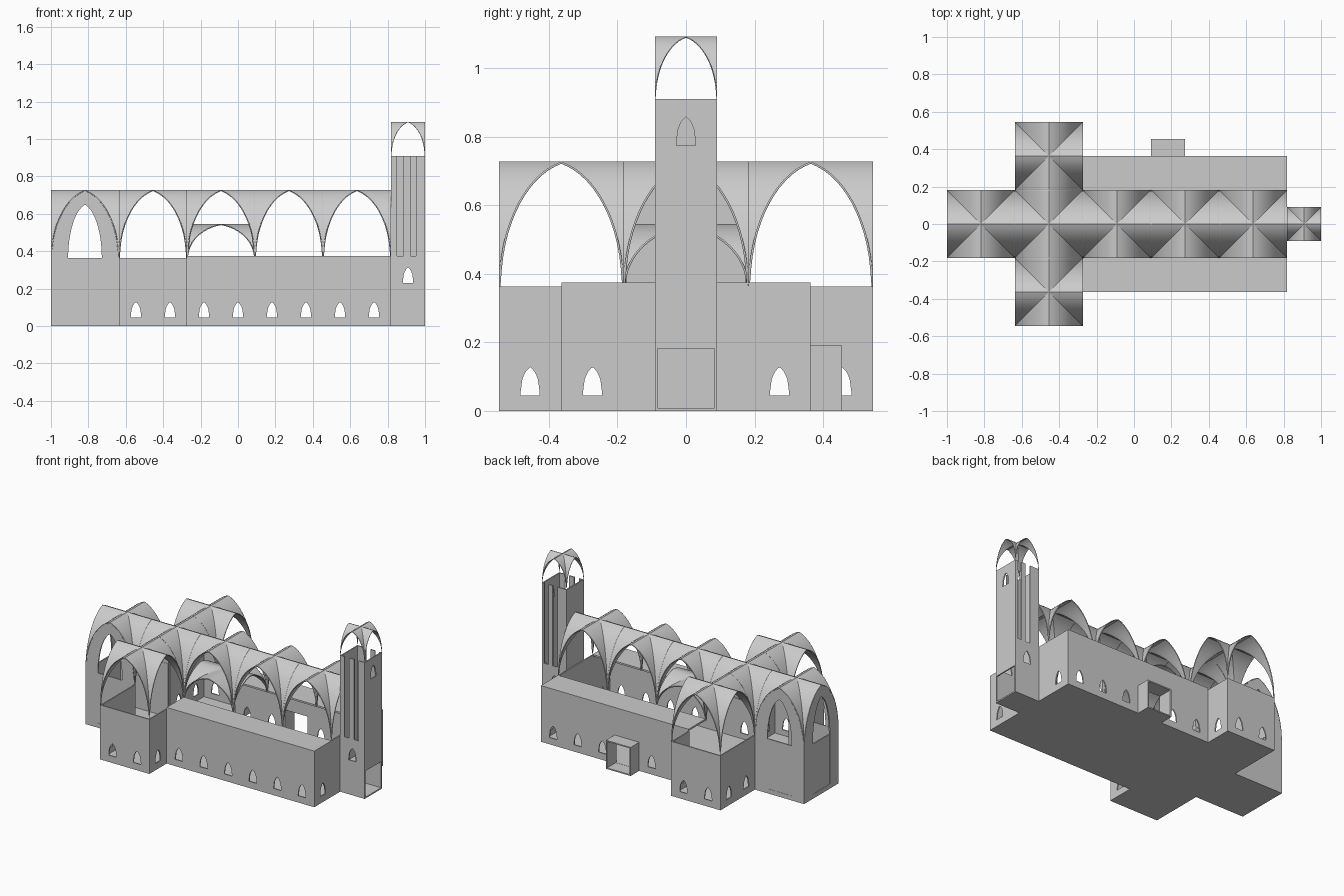
import bpy, bmesh, math
from mathutils import Vector

if "Cube" in bpy.data.objects:
    bpy.data.objects.remove(bpy.data.objects["Cube"])

B = 2 / 5.5          # one vault bay
H = B / 2
T = 0.008            # wall thickness


def arch(u, c=0.25):
    """Pointed arch height (0..1) for u in -1..1."""
    r = 1 + c
    return math.sqrt(max(0, r * r - (abs(u) + c) ** 2) / (1 + 2 * c))


def link(name, bm):
    bmesh.ops.recalc_face_normals(bm, faces=bm.faces)
    me = bpy.data.meshes.new(name)
    bm.to_mesh(me)
    bm.free()
    ob = bpy.data.objects.new(name, me)
    bpy.context.collection.objects.link(ob)
    return ob


def smooth(ob):
    bpy.ops.object.select_all(action='DESELECT')
    ob.select_set(True)
    bpy.context.view_layer.objects.active = ob
    bpy.ops.object.shade_smooth_by_angle(angle=math.radians(30))


def add_box(bm, lo, hi):
    lo, hi = Vector(lo), Vector(hi)
    vs = bmesh.ops.create_cube(bm, size=1)['verts']
    for v in vs:
        v.co = (lo + hi) / 2 + v.co * (hi - lo)


def box(name, lo, hi):
    bm = bmesh.new()
    add_box(bm, lo, hi)
    return link(name, bm)


def vault(name, cx, cy, z, half, height, t=0.006, n=28):
    """Groin vault: upper envelope of two crossing pointed barrels."""
    us = [-math.cos(math.pi * i / n) for i in range(n + 1)]
    us = [math.copysign(1 - (1 - abs(2 * i / n - 1)) ** 1.7, 2 * i / n - 1) for i in range(n + 1)]
    bm = bmesh.new()
    g = [[bm.verts.new((cx + half * u, cy + half * v, z + height * max(arch(u), arch(v))))
          for v in us] for u in us]
    for i in range(n):
        for j in range(n):
            a, b, c, d = g[i][j], g[i + 1][j], g[i + 1][j + 1], g[i][j + 1]
            if (i < n // 2) == (j < n // 2):
                tris = ((a, b, c), (a, c, d))
            else:
                tris = ((a, b, d), (b, c, d))
            for f in tris:
                bm.faces.new(f)
    bm.normal_update()
    if sum(f.normal.z for f in bm.faces) < 0:
        bmesh.ops.reverse_faces(bm, faces=bm.faces)
    me = bpy.data.meshes.new(name)
    bm.to_mesh(me)
    bm.free()
    ob = bpy.data.objects.new(name, me)
    bpy.context.collection.objects.link(ob)
    m = ob.modifiers.new('thickness', 'SOLIDIFY')
    m.thickness, m.offset = t, -1
    smooth(ob)
    return ob


def window(c, z=0.045, w=0.055, h=0.083):
    """Lancet outline as (along, z) points."""
    pts = [(c - w / 2 * math.cos(k), z) for k in (0, math.pi)]
    us = [1 - i / 6 for i in range(13)]
    return pts + [(c + w / 2 * u, z + h * 0.15 + h * 0.85 * arch(u, 0.6)) for u in us]


def rect(a0, a1, z0, z1):
    return [(a0, z0), (a1, z0), (a1, z1), (a0, z1)]


def wall(name, axis, pos, inward, a0, a1, z1, holes=(), z0=0.0):
    """Wall running along axis, outer face at pos, pierced by outlines."""
    def pt(a, d, z):
        return (a, d, z) if axis == 'x' else (d, a, z)
    d0, d1 = sorted((pos, pos + inward * T))
    ob = box(name, pt(a0, d0, z0), pt(a1, d1, z1))
    if holes:
        bm = bmesh.new()
        for pts in holes:
            f = bm.faces.new([bm.verts.new(pt(a, d0 - 0.01, z)) for a, z in pts])
            r = bmesh.ops.extrude_face_region(bm, geom=[f])
            off = Vector(pt(0, T + 0.02, 0))
            for v in r['geom']:
                if isinstance(v, bmesh.types.BMVert):
                    v.co += off
        cut = link(name + '_cutter', bm)
        cut.hide_render = True
        cut.hide_set(True)
        m = ob.modifiers.new('openings', 'BOOLEAN')
        m.object, m.operation, m.solver = cut, 'DIFFERENCE', 'EXACT'
        bpy.ops.object.select_all(action='DESELECT')
        bpy.context.view_layer.objects.active = ob
        bpy.ops.object.modifier_apply(modifier=m.name)
        bpy.data.objects.remove(cut)
    return ob


X = [-1 + B * i for i in range(6)]     # bay lines along the nave
ZW, ZA = B, 0.375                      # wall top, aisle roof top

# Vaults: nave, transepts, low gallery, belfry
for i in range(5):
    vault(f'nave_vault_{i}', X[i] + H, 0, ZW, H, B)
for s in (-1, 1):
    vault(f'transept_vault_{s}', X[1] + H, s * B, ZW, H, B)
vault('gallery_vault', X[2] + H, 0, ZW, H, H)
TX = X[5] + H / 2
vault('belfry_vault', TX, 0, 0.91, H / 2, H, t=0.003)

# Floor slabs
box('nave_floor', (X[2], -B, 0), (X[5], B, 0.008))
box('transept_floor', (X[1], -1.5 * B, 0), (X[2], 1.5 * B, 0.008))
box('apse_floor', (X[0], -H, 0), (X[1], H, 0.008))
box('tower_floor', (X[5], -H / 2, 0), (1, H / 2, 0.008))

# Aisles and transepts on both sides
door = rect(-0.083, 0.083, 0.009, 0.183)
for s in (-1, 1):
    holes = [window(X[2] + H / 4 * (2 + 4 * k)) for k in range(6) if not (s > 0 and k == 2)]
    if s > 0:
        holes.append(rect(0.099, 0.265, 0.009, 0.183))
    wall(f'aisle_wall_{s}', 'x', s * B, -s, X[2], X[5], ZA, holes)
    box(f'aisle_roof_{s}', (X[2], min(s * H, s * B), ZW), (X[5], max(s * H, s * B), ZA))
    wall(f'transept_end_{s}', 'x', s * 1.5 * B, -s, X[1], X[2], ZW,
         [window(X[1] + B / 4), window(X[1] + 3 * B / 4)])
    a, b = sorted((s * H, s * 1.5 * B))
    wall(f'transept_west_{s}', 'y', X[1], 1, a, b, ZW, [window(s * 0.75 * B), window(s * 1.25 * B)])
    a, b = sorted((s * B, s * 1.5 * B))
    wall(f'transept_east_{s}', 'y', X[2], -1, a, b, ZW, [window(s * 1.25 * B)])
wall('nave_end_wall', 'y', X[5], -1, -B, B, ZA, [window(-0.75 * B), window(0.75 * B), door])

# Side porch, open outward
px0, px1, py0, py1 = X[3], X[3] + H, B, B + H / 2
box('porch_roof', (px0, py0, 0.183), (px1, py1, 0.191))
box('porch_floor', (px0, py0, 0), (px1, py1, 0.008))
wall('porch_side_a', 'y', px0, 1, py0, py1, 0.19)
wall('porch_side_b', 'y', px1, -1, py0, py1, 0.19)

# Tower: staggered slots open at the top
q = H / 2
for s, fr in ((-1, ((.17, .37), (.57, .74))), (1, ((.37, .57), (.74, .92)))):
    slots = [rect(X[5] + H * a, X[5] + H * b, ZA, 0.93) for a, b in fr]
    wall(f'tower_side_{s}', 'x', s * q, -s, X[5], 1, 0.91, slots + [window(TX, 0.23)])
wall('tower_front', 'y', 1, -1, -q, q, 0.91, [window(0, 0.775), door])
wall('tower_inner', 'y', X[5], 1, -q, q, 0.91, [door])


# Apse: low walls plus tall arched frames on three sides
def frame(name, axis, pos, inward, c):
    us = [-math.cos(math.pi * i / 32) for i in range(33)]
    outer = [(-H, 0)] + [(H * u, ZW + B * 0.985 * arch(u)) for u in us] + [(H, 0)]
    inner = [(-0.09, 0.03)] + [(0.09 * u, ZW + 0.285 * arch(u)) for u in us] + [(0.09, 0.03)]
    bm = bmesh.new()

    def v(p, d):
        y = pos + inward * d
        return bm.verts.new((c + p[0], y, p[1]) if axis == 'x' else (y, c + p[0], p[1]))
    rings = [[v(p, d) for p in r] for r, d in ((outer, 0), (inner, 0), (inner, T), (outer, T))]
    n = len(outer)
    for k in range(4):
        r, r2 = rings[k], rings[(k + 1) % 4]
        for i in range(n):
            bm.faces.new((r[i], r[(i + 1) % n], r2[(i + 1) % n], r2[i]))
    smooth(link(name, bm))


for s in (-1, 1):
    wall(f'apse_side_{s}', 'x', s * (H - 0.0015), -s, X[0], X[1], ZW)
    frame(f'apse_side_frame_{s}', 'x', s * H, -s, X[0] + H)
wall('apse_back', 'y', X[0] + 0.0015, 1, -H, H, ZW)
frame('apse_back_frame', 'y', X[0], 1, 0)
